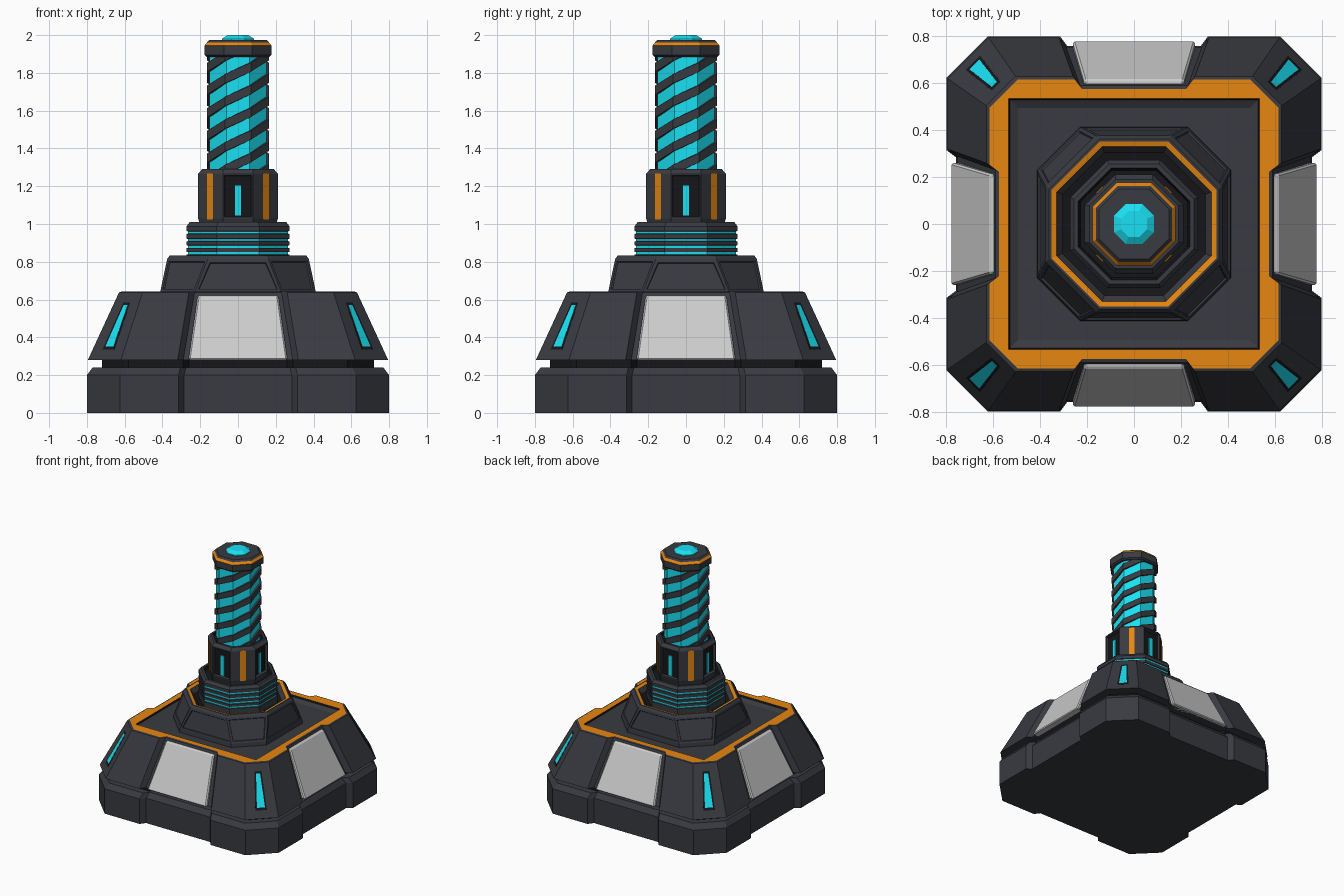
import bpy, bmesh, math
from mathutils import Matrix, Vector

if "Cube" in bpy.data.objects:
    bpy.data.objects.remove(bpy.data.objects["Cube"])

T = math.tan(math.pi / 8)


def material(name, rgb):
    m = bpy.data.materials.new(name)
    m.diffuse_color = (*rgb, 1)
    m.use_nodes = True
    m.node_tree.nodes["Principled BSDF"].inputs["Base Color"].default_value = m.diffuse_color
    return m


DARK = material("dark_metal", (.04, .043, .052))
BLACK = material("black_recess", (.008, .008, .01))
CYAN = material("cyan_glow", (.01, .75, .9))
ORANGE = material("orange_trim", (.8, .24, .005))
MATS = [DARK, BLACK, CYAN, ORANGE]
D, B, C, O = range(4)


def turned(side):
    """Repeat one side's points around z four times."""
    pts = []
    for k in range(4):
        c, s = [(1, 0), (0, 1), (-1, 0), (0, -1)][k]
        pts += [(c * x - s * y, s * x + c * y) for x, y in side]
    return pts


def octagon(h, v=None):
    v = h * T if v is None else v
    return turned([(-v, -h), (v, -h)])


def notched(h, c, n, nd=.04, e=.03):
    return turned([(-c, -h), (-n, -h), (-n + e, -h + nd), (n - e, -h + nd), (n, -h), (c, -h)])


def finish(name, bm, mats):
    bmesh.ops.recalc_face_normals(bm, faces=bm.faces[:])
    me = bpy.data.meshes.new(name)
    bm.to_mesh(me)
    bm.free()
    for m in mats:
        me.materials.append(m)
    ob = bpy.data.objects.new(name, me)
    bpy.context.collection.objects.link(ob)
    return ob


def loft(name, loops, inset=None):
    """loops: (outline, z, colour of the band above); inset: (band, step, width, depth, colour)."""
    bm = bmesh.new()
    rows = [[bm.verts.new((x, y, z)) for x, y in pts] for pts, z, _ in loops]
    n = len(rows[0])
    bm.faces.new(rows[0][::-1]).material_index = loops[0][2]
    bm.faces.new(rows[-1]).material_index = loops[-1][2]
    panels = []
    for i in range(len(rows) - 1):
        a, b = rows[i], rows[i + 1]
        for j in range(n):
            k = (j + 1) % n
            f = bm.faces.new((a[j], a[k], b[k], b[j]))
            f.material_index = loops[i][2]
            if inset and i == inset[0] and j % inset[1] == 0:
                panels.append(f)
    if inset:
        bm.normal_update()
        bmesh.ops.inset_individual(bm, faces=panels, thickness=inset[2])
        bmesh.ops.inset_individual(bm, faces=panels, thickness=.005, depth=-inset[3])
        for f in panels:
            f.material_index = inset[4]
    return finish(name, bm, MATS)


def slabs(name, mat, bottom, top, depth, start=0, bevel=0):
    """Four sloped plates; bottom and top are (half width, distance out, z)."""
    bm = bmesh.new()
    for k in range(4):
        rot = Matrix.Rotation(math.radians(start + 90 * k), 4, 'Z')
        front, back = [[bm.verts.new(rot @ Vector((s * w, -d + off, z)))
                        for w, d, z, s in ((*bottom, -1), (*bottom, 1), (*top, 1), (*top, -1))]
                       for off in (0, depth)]
        bm.faces.new(front)
        bm.faces.new(back[::-1])
        for j in range(4):
            i = (j + 1) % 4
            bm.faces.new((front[i], front[j], back[j], back[i]))
    ob = finish(name, bm, [mat] if mat else [])
    if bevel:
        mod = ob.modifiers.new("edge", 'BEVEL')
        mod.width, mod.segments = bevel, 1
    return ob


# Foot block and the dark gap above it
loft("foot_block", [(notched(.80, .625, .315), 0, D), (notched(.80, .625, .315), .20, D),
                    (notched(.77, .605, .305), .24, D)])
loft("shadow_gap", [(notched(.72, .58, .29), .22, B), (notched(.72, .58, .29), .30, B)])

# Sloped skirt with orange rim and sunken square deck
loft("skirt", [(notched(.795, .62, .32), .28, D), (notched(.63, .505, .26), .638, D),
               (notched(.617, .495, .252), .642, O),
               (notched(.535, .534, .22, 0), .642, B), (notched(.53, .529, .22, 0), .63, D),
               (notched(.495, .494, .22, 0), .612, D)])
slabs("side_panel", None, (.262, .782, .28), (.213, .615, .622), .06, bevel=.008)

# Glowing slots on the skirt corners
slabs("slot_frame", BLACK, (.043, .972, .335), (.026, .832, .585), .03, 45)
slabs("slot_light", CYAN, (.03, .963, .352), (.015, .842, .57), .03, 45)

# Octagonal collar with inset faces and an orange lip around a pit
loft("collar", [(octagon(.415, .23), .60, D), (octagon(.412, .228), .64, D),
                (octagon(.375, .16), .815, D), (octagon(.362), .832, D),
                (octagon(.352), .832, O), (octagon(.33), .826, D),
                (octagon(.305), .79, B), (octagon(.25), .78, B)],
     inset=(1, 1, .022, .008, D))

# Ribbed neck with four thin glowing grooves
neck = [(octagon(.272), .77, D)]
for z in (.845, .88, .915, .955):
    neck += [(octagon(.272), z - .008, D), (octagon(.266), z - .006, C),
             (octagon(.266), z + .006, D), (octagon(.272), z + .008, D)]
neck += [(octagon(.272), .988, D), (octagon(.256), 1.01, D),
         (octagon(.238), 1.01, B), (octagon(.228), .985, B)]
loft("ribbed_neck", neck)

# Housing with dark windows, light bars and orange corner strips
loft("housing", [(octagon(.195, .08), .98, D), (octagon(.212, .08), 1.03, D),
                 (octagon(.212, .08), 1.265, D), (octagon(.19), 1.29, D),
                 (octagon(.175), 1.29, B), (octagon(.17), 1.275, B)],
     inset=(1, 2, .01, .02, B))
slabs("window_light", CYAN, (.016, .199, 1.045), (.016, .199, 1.205), .02)
diag = (.212 + .08) / math.sqrt(2)
slabs("corner_strip", ORANGE, (.021, diag + .003, 1.025), (.021, diag + .003, 1.268), .02, 45)

# Glowing core wrapped by four rising bands
loft("glowing_core", [(octagon(.15), 1.25, C), (octagon(.15), 1.93, C)])
bm = bmesh.new()
PITCH, HALF = .48, .024
for s in range(4):
    prev = None
    for i in range(-8, 18):
        a = math.radians(-112.5 + 90 * s + 45 * i)
        z = 1.29 + PITCH * i / 8
        ring = []
        for h, dz in ((.163, -HALF), (.163, HALF), (.145, HALF), (.145, -HALF)):
            r = h / math.cos(math.pi / 8)
            ring.append(bm.verts.new((r * math.cos(a), r * math.sin(a), z + dz)))
        if prev:
            for j in range(4):
                k = (j + 1) % 4
                bm.faces.new((prev[j], ring[j], ring[k], prev[k]))
        prev = ring
for z, n in ((1.25, -1), (1.93, 1)):
    bmesh.ops.bisect_plane(bm, geom=bm.verts[:] + bm.edges[:] + bm.faces[:],
                           plane_co=(0, 0, z), plane_no=(0, 0, n), clear_outer=True)
finish("spiral_bands", bm, [DARK])

# Cap with orange edge and a faceted gem
loft("cap", [(octagon(.165), 1.885, D), (octagon(.177), 1.895, D), (octagon(.177), 1.945, O),
             (octagon(.163), 1.962, D), (octagon(.15), 1.975, D), (octagon(.09), 1.975, D)])
loft("gem", [(octagon(.088), 1.96, C), (octagon(.085), 1.98, C), (octagon(.055), 2.0, C)])
